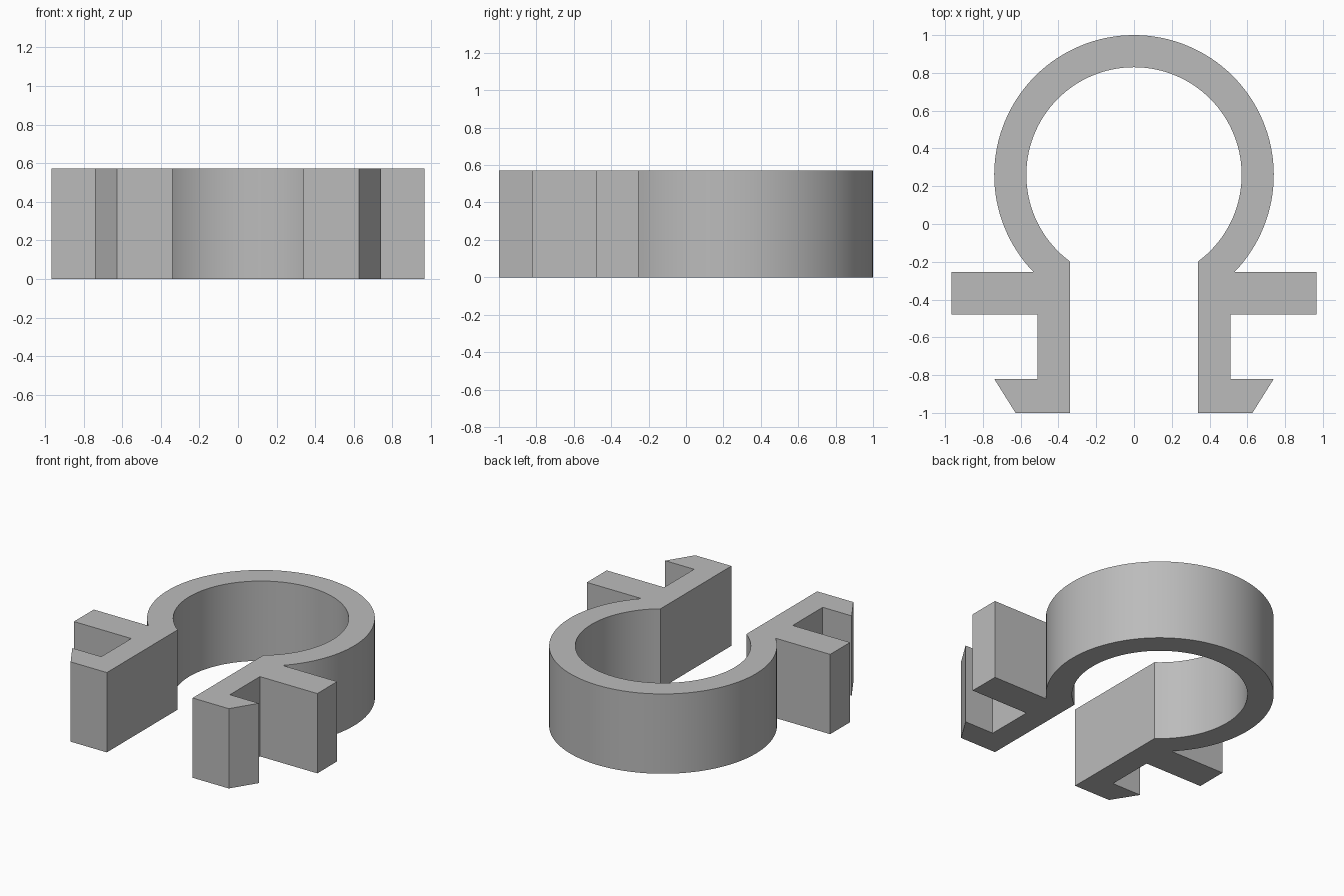
import bpy, bmesh
from math import acos, asin, cos, sin, pi, radians

cube = bpy.data.objects.get("Cube")
if cube:
    bpy.data.objects.remove(cube)

HEIGHT = 0.572
CENTRE_Y, R_OUT, R_IN = 0.26, 0.74, 0.57
LEG_X, FLANGE_Y = 0.34, -0.255
STEPS = 48


def arc(radius, start, end):
    """Points on the ring, from one angle to another."""
    angles = [start + (end - start) * i / STEPS for i in range(STEPS + 1)]
    return [(radius * cos(a), CENTRE_Y + radius * sin(a)) for a in angles]


# Left half of the outline: outer ring, flange, leg with hook, inner ring
outer = arc(R_OUT, pi / 2, asin((FLANGE_Y - CENTRE_Y) / R_OUT))
leg = [(0.965, FLANGE_Y), (0.965, -0.48), (0.51, -0.48), (0.51, -0.82),
       (0.74, -0.82), (0.627, -1), (LEG_X, -1)]
inner = arc(R_IN, -acos(LEG_X / R_IN), pi / 2)
half = outer + leg + inner

# Mirror the half, sharing the two points on the centre line
outline = half + [(-x, y) for x, y in half[-2:0:-1]]

# Extrude the closed outline into the clip
bm = bmesh.new()
face = bm.faces.new([bm.verts.new((x, y, 0)) for x, y in outline])
result = bmesh.ops.extrude_face_region(bm, geom=[face], use_keep_orig=True)
top = [v for v in result["geom"] if isinstance(v, bmesh.types.BMVert)]
bmesh.ops.translate(bm, vec=(0, 0, HEIGHT), verts=top)
bmesh.ops.recalc_face_normals(bm, faces=bm.faces)
mesh = bpy.data.meshes.new("ring_clip")
bm.to_mesh(mesh)
bm.free()
clip = bpy.data.objects.new("ring_clip", mesh)
bpy.context.collection.objects.link(clip)

# Plain grey plastic
grey = bpy.data.materials.new("grey_plastic")
grey.use_nodes = True
colour = (0.5, 0.5, 0.5, 1)
grey.diffuse_color = colour
grey.node_tree.nodes["Principled BSDF"].inputs["Base Color"].default_value = colour
mesh.materials.append(grey)

# Smooth ring walls, sharp corners
bpy.ops.object.select_all(action="DESELECT")
clip.select_set(True)
bpy.context.view_layer.objects.active = clip
bpy.ops.object.shade_smooth_by_angle(angle=radians(20))
